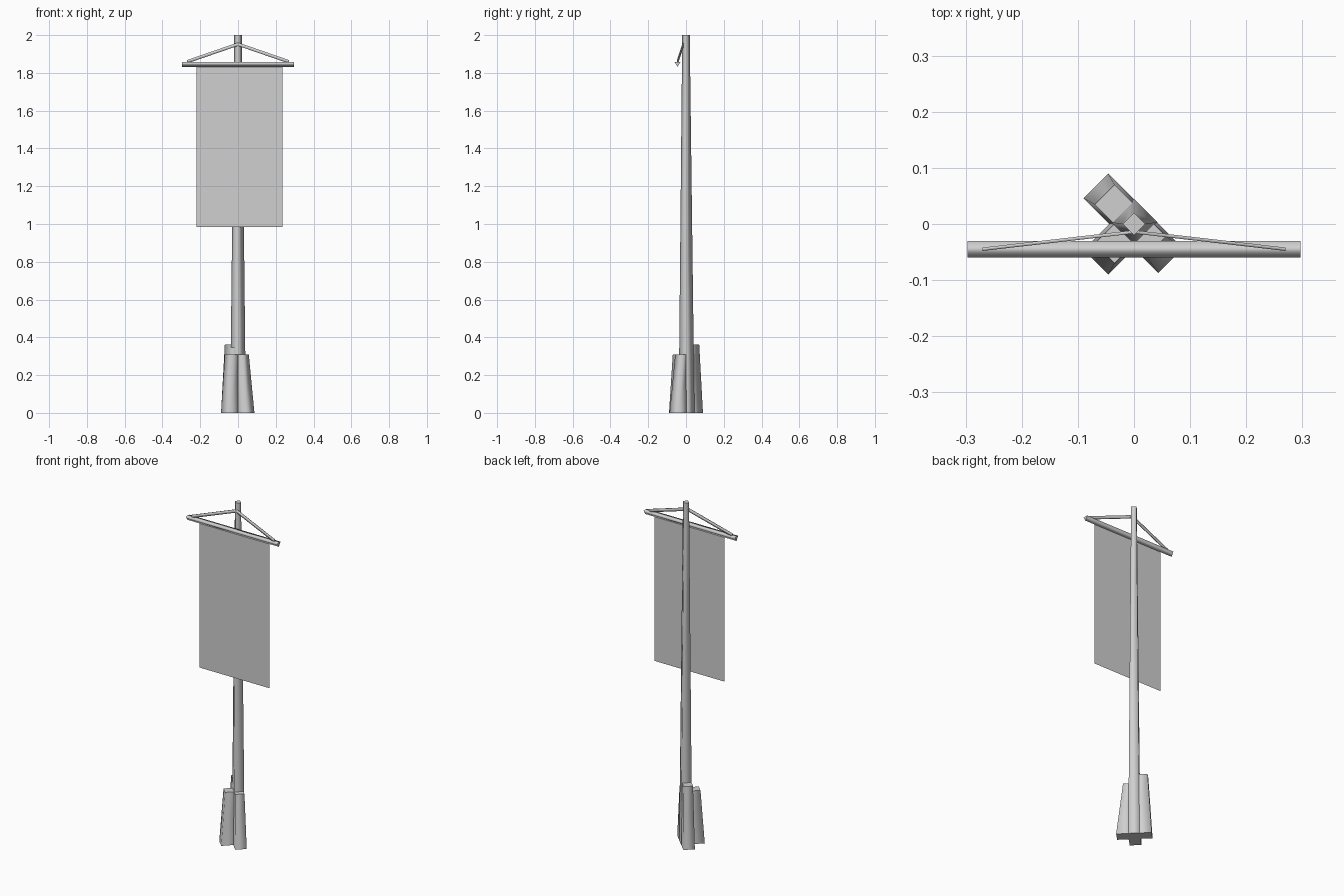
import bpy, bmesh, math
from mathutils import Vector

cube = bpy.data.objects.get("Cube")
if cube:
    bpy.data.objects.remove(cube, do_unlink=True)

grey = bpy.data.materials.new("plain grey")
grey.use_nodes = True
COLOUR = (0.63, 0.63, 0.63, 1)
grey.diffuse_color = COLOUR
grey.node_tree.nodes["Principled BSDF"].inputs["Base Color"].default_value = COLOUR


def finish(name, bm):
    bmesh.ops.recalc_face_normals(bm, faces=bm.faces)
    mesh = bpy.data.meshes.new(name)
    bm.to_mesh(mesh)
    bm.free()
    mesh.materials.append(grey)
    obj = bpy.data.objects.new(name, mesh)
    bpy.context.collection.objects.link(obj)
    return obj


def loft(name, rings, smooth=True):
    """Join cross-sections into a capped solid with smooth sides."""
    bm = bmesh.new()
    loops = [[bm.verts.new(p) for p in ring] for ring in rings]
    n = len(loops[0])
    for low, high in zip(loops, loops[1:]):
        for i in range(n):
            j = (i + 1) % n
            bm.faces.new((low[i], low[j], high[j], high[i])).smooth = smooth
    for cap in (loops[0], loops[-1]):
        for edge in bm.faces.new(cap).edges:
            edge.smooth = False
    return finish(name, bm)


# Tapered four-sided pole with its corners facing front and sides
def diamond(r, y, z):
    return [(r, y, z), (0, y + r, z), (-r, y, z), (0, y - r, z)]


loft("pole", [diamond(0.042, 0.003, 0), diamond(0.021, 0, 1.9), diamond(0.02, 0, 2)])


# Three leaning blocks around the foot of the pole
def foot_block(name, degrees, height, reach_low, reach_high):
    a = math.radians(degrees)
    out = Vector((math.cos(a), math.sin(a), 0))
    side = Vector((-out.y, out.x, 0))
    rings = []
    for z, reach, half in ((0, reach_low, 0.031), (height, reach_high, 0.025)):
        up = Vector((0, 0, z))
        rings.append([up - side * half, up + out * reach - side * half,
                      up + out * reach + side * half, up + side * half])
    loft(name, rings)


foot_block("back_foot_block", 135, 0.362, 0.096, 0.074)
foot_block("front_right_foot_block", 225, 0.31, 0.096, 0.074)
foot_block("front_left_foot_block", 315, 0.308, 0.092, 0.056)

# Three-sided crossbar with its point downward
loft("crossbar", [[(x, -0.06, 1.857), (x, -0.03, 1.857), (x, -0.045, 1.832)]
                  for x in (-0.297, 0.297)])

# Thin cloth sheet
bm = bmesh.new()
bm.faces.new([bm.verts.new((x, -0.045, z)) for x, z in
              ((-0.22, 0.985), (0.235, 0.985), (0.235, 1.84), (-0.22, 1.84))])
finish("banner_cloth", bm)

# Flat stays from the pole to the crossbar
for side, name in ((-1, "right_stay"), (1, "left_stay")):
    ends = ((0.0, -0.014, 1.952), (0.27, -0.045, 1.859))
    loft(name, [[(side * x, y - 0.003, z - 0.009), (side * x, y + 0.003, z - 0.009),
                 (side * x, y + 0.003, z + 0.009), (side * x, y - 0.003, z + 0.009)]
                for x, y, z in ends])
